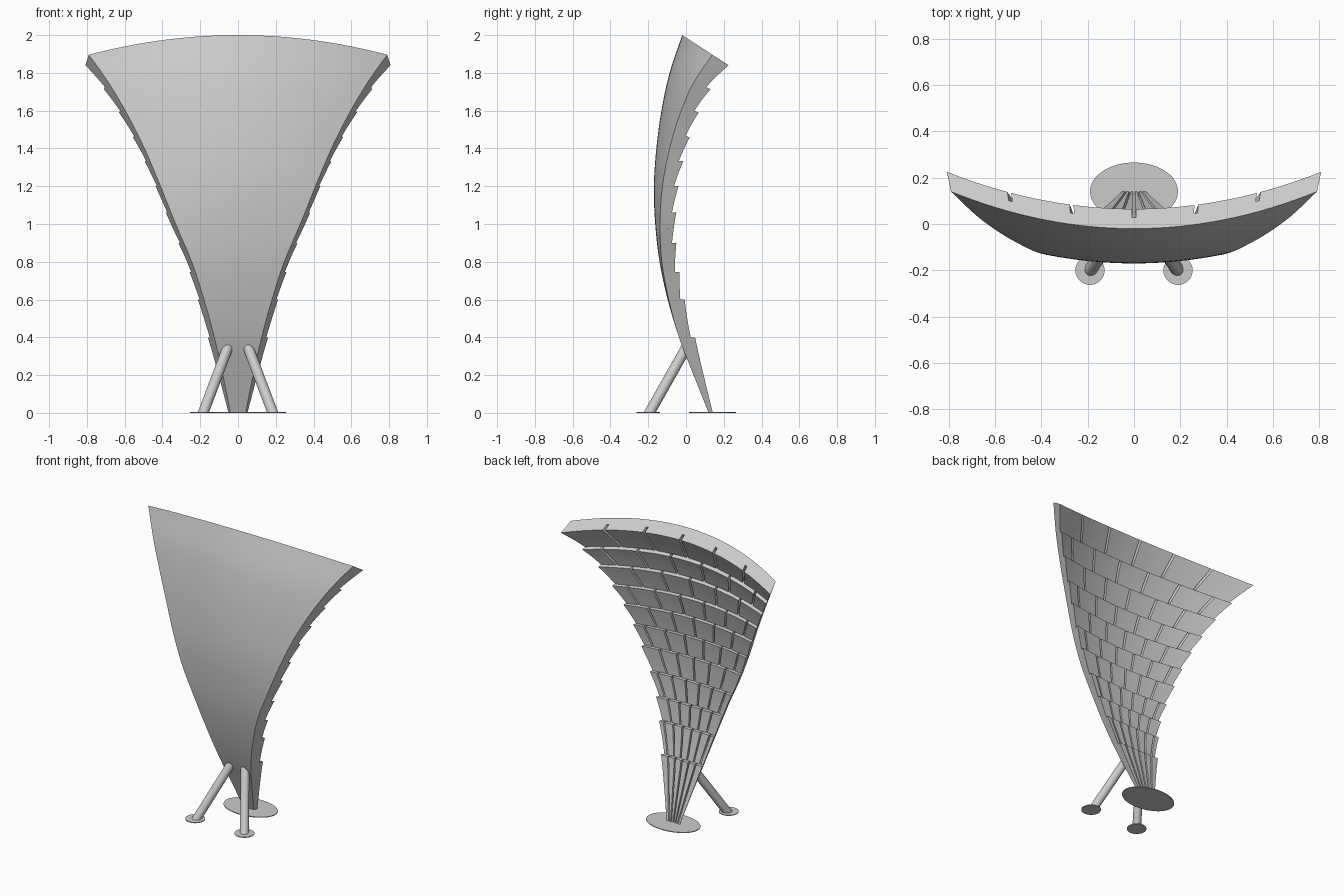
import bpy, bmesh, math
from mathutils import Vector

cube = bpy.data.objects.get("Cube")
if cube:
    bpy.data.objects.remove(cube)

grey = bpy.data.materials.new("plain grey")
grey.use_nodes = True
COLOUR = (0.6, 0.6, 0.6, 1)
grey.diffuse_color = COLOUR
grey.node_tree.nodes["Principled BSDF"].inputs["Base Color"].default_value = COLOUR

# Shell shape, sampled at equal height steps of 0.2
SPINE = [.12, .04, -.037, -.097, -.14, -.163, -.17, -.157, -.13, -.087, -.02]
WIDTH = [.04, .08, .125, .18, .245, .33, .41, .49, .58, .68, .79]
BOW = [0, 0, 0, .005, .012, .025, .045, .068, .093, .123, .16]
ROWS = [0, .4, .6, .745, .9, 1.06, 1.2, 1.35, 1.5, 1.66, 1.82, 2]


def sample(table, z):
    """Smooth interpolation through a table."""
    last = len(table) - 1
    i = min(int(z / .2), last - 1)
    t = z / .2 - i
    b, c = table[i], table[i + 1]
    a = table[i - 1] if i > 0 else 2 * b - c
    d = table[i + 2] if i + 2 <= last else 2 * c - b
    return b + .5 * t * (c - a + t * (2*a - 5*b + 4*c - d + t * (3*(b - c) + d - a)))


def shell_point(u, z, depth):
    """u runs -1..1 across the shell, depth goes from its front to its back."""
    back = sample(BOW, z) * u * u + depth
    slant = -.65 * max(0, z - 1.2) / .8
    x = u * (sample(WIDTH, z) + depth * (.45 - .12 * z))
    return x, sample(SPINE, z) + back, z + slant * back


def finish(name, bm):
    bmesh.ops.recalc_face_normals(bm, faces=bm.faces)
    mesh = bpy.data.meshes.new(name)
    bm.to_mesh(mesh)
    bm.free()
    mesh.materials.append(grey)
    ob = bpy.data.objects.new(name, mesh)
    bpy.context.collection.objects.link(ob)
    bpy.ops.object.select_all(action='DESELECT')
    ob.select_set(True)
    bpy.context.view_layer.objects.active = ob
    bpy.ops.object.shade_smooth_by_angle(angle=math.radians(30))
    return ob


def add_slab(bm, point, nu, nv):
    """Closed curved slab; point(s, t, side) with s and t in 0..1."""
    grid = [[[bm.verts.new(point(i / nu, j / nv, side)) for j in range(nv + 1)]
             for i in range(nu + 1)] for side in (0, 1)]
    front, back = grid
    for g in grid:
        for i in range(nu):
            for j in range(nv):
                bm.faces.new((g[i][j], g[i+1][j], g[i+1][j+1], g[i][j+1]))
    for i in range(nu):
        for j in (0, nv):
            bm.faces.new((front[i][j], front[i+1][j], back[i+1][j], back[i][j]))
    for j in range(nv):
        for i in (0, nu):
            bm.faces.new((front[i][j], front[i][j+1], back[i][j+1], back[i][j]))


# Smooth front shell, thinning toward the foot
def backing(z):
    return .012 + .036 * min(1, z / .4)


bm = bmesh.new()
add_slab(bm, lambda s, t, side: shell_point(2*s - 1, 2*t, side * backing(2*t)), 32, 48)
finish("front_shell", bm)

# Overlapping back tiles, staggered like brickwork and thicker at their top edge
bm = bmesh.new()
for row, (low, high) in enumerate(zip(ROWS, ROWS[1:])):
    if row % 2 == 0:
        joints = [n / 3 for n in range(-3, 4)]
    else:
        joints = [-1] + [n / 6 for n in range(-5, 6, 2)] + [1]
    thin = .022 if row == 0 else .062
    for left, right in zip(joints, joints[1:]):
        def tile_point(s, t, side):
            z = low + (high - low) * t
            gap = (.003 + .005 * z / 2) / sample(WIDTH, z)
            a = left + (gap if left > -1 else 0)
            b = right - (gap if right < 1 else 0)
            depth = thin + (.085 - thin) * t if side else backing(z) - .004
            return shell_point(a + (b - a) * s, z, depth)
        add_slab(bm, tile_point, 4, 5)
finish("back_tiles", bm)


# Ground plates and slanted front legs
def add_rod(name, start, end, radius, sides=32):
    start, end = Vector(start), Vector(end)
    axis = end - start
    bm = bmesh.new()
    bmesh.ops.create_cone(bm, cap_ends=True, segments=sides, radius1=radius,
                          radius2=radius, depth=axis.length)
    bm.transform(axis.to_track_quat('Z', 'Y').to_matrix().to_4x4())
    bmesh.ops.translate(bm, verts=bm.verts, vec=(start + end) / 2)
    return bm


bm = add_rod("base_plate", (0, 0, 0), (0, 0, .005), .19, 48)
bmesh.ops.scale(bm, verts=bm.verts, vec=(1, .66, 1))
bmesh.ops.translate(bm, verts=bm.verts, vec=(0, .14, 0))
finish("base_plate", bm)

for side, x in (("left", 1), ("right", -1)):
    finish(side + "_foot_plate",
           add_rod("foot", (.19 * x, -.2, 0), (.19 * x, -.2, .005), .063))
    leg = add_rod("leg", (.192 * x, -.205, -.02), (.052 * x, .004, .35), .028)
    bmesh.ops.bisect_plane(leg, geom=leg.verts[:] + leg.edges[:] + leg.faces[:],
                           plane_co=(0, 0, .002), plane_no=(0, 0, 1), clear_inner=True)
    finish(side + "_leg", leg)
